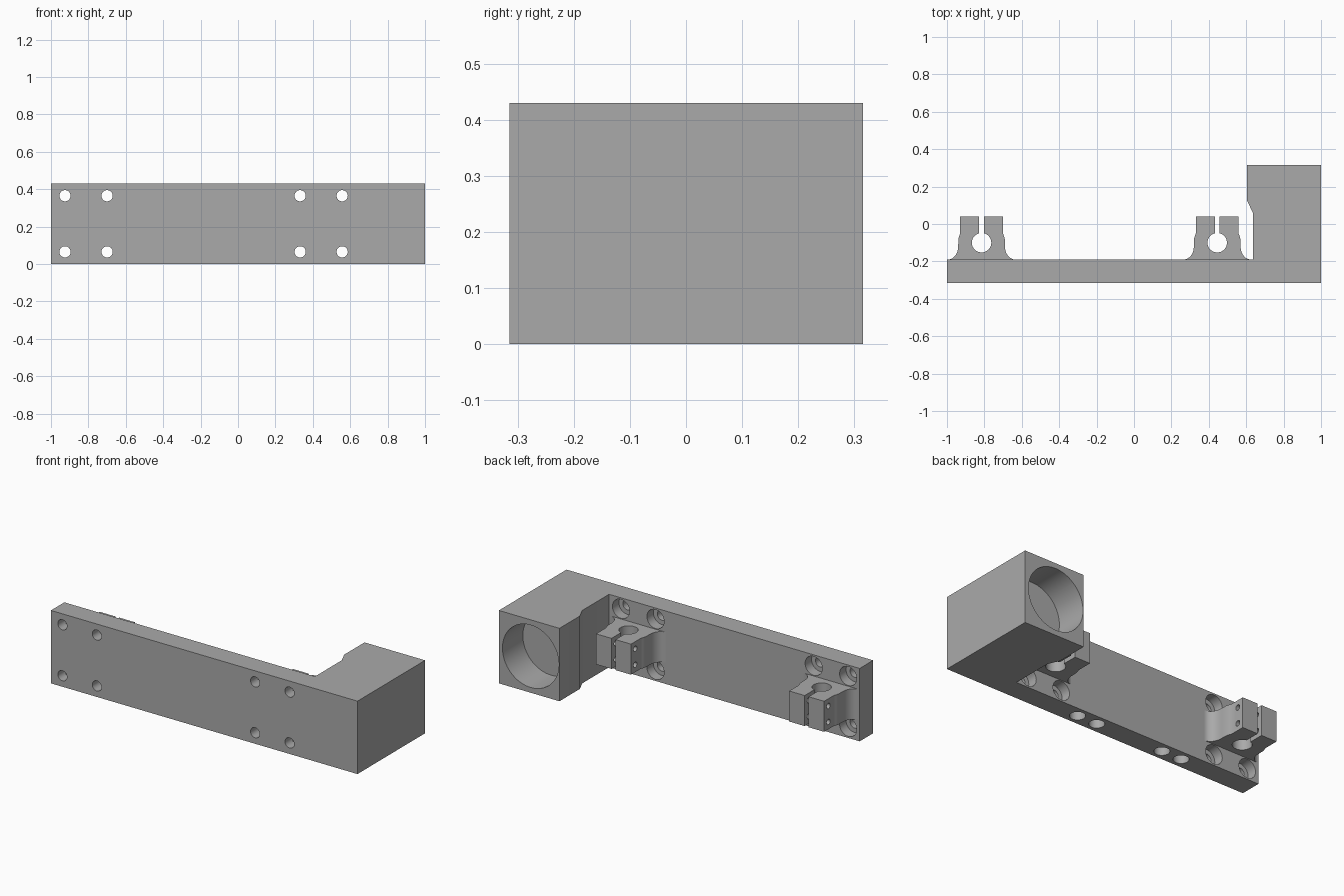
import bpy
import bmesh
from math import sin, cos, pi, asin, radians
from mathutils import Vector

cube = bpy.data.objects.get("Cube")
if cube:
    bpy.data.objects.remove(cube, do_unlink=True)

HEIGHT = 0.43
MID = HEIGHT / 2
FRONT, PLATE_BACK, BACK = -0.315, -0.19, 0.315

grey = bpy.data.materials.new("machined_grey")
grey.use_nodes = True
grey.diffuse_color = (0.4, 0.4, 0.4, 1)
grey.node_tree.nodes["Principled BSDF"].inputs["Base Color"].default_value = (0.4, 0.4, 0.4, 1)


def finish(name, bm):
    bmesh.ops.recalc_face_normals(bm, faces=bm.faces)
    mesh = bpy.data.meshes.new(name)
    bm.to_mesh(mesh)
    bm.free()
    mesh.materials.append(grey)
    obj = bpy.data.objects.new(name, mesh)
    bpy.context.collection.objects.link(obj)
    return obj


def extrude_profile(name, points, z0, z1):
    bm = bmesh.new()
    face = bm.faces.new([bm.verts.new((x, y, z0)) for x, y in points])
    new = bmesh.ops.extrude_face_region(bm, geom=[face])["geom"]
    bmesh.ops.translate(bm, vec=(0, 0, z1 - z0),
                        verts=[v for v in new if isinstance(v, bmesh.types.BMVert)])
    return finish(name, bm)


def drill(obj, start, end, radius, segments=32):
    """Cut a round hole running from start to end."""
    start, end = Vector(start), Vector(end)
    axis = end - start
    bm = bmesh.new()
    bmesh.ops.create_cone(bm, cap_ends=True, segments=segments, radius1=radius,
                          radius2=radius, depth=axis.length)
    bmesh.ops.rotate(bm, verts=bm.verts, cent=(0, 0, 0),
                     matrix=axis.to_track_quat("Z", "Y").to_matrix())
    bmesh.ops.translate(bm, verts=bm.verts, vec=(start + end) / 2)
    cutter = finish("hole_cutter", bm)
    cutter.hide_render = True
    mod = obj.modifiers.new("hole", "BOOLEAN")
    mod.operation = "DIFFERENCE"
    mod.solver = "EXACT"
    mod.object = cutter
    bpy.ops.object.select_all(action="DESELECT")
    bpy.context.view_layer.objects.active = obj
    obj.select_set(True)
    bpy.ops.object.modifier_apply(modifier=mod.name)
    bpy.data.objects.remove(cutter, do_unlink=True)


def smooth(obj):
    bpy.ops.object.select_all(action="DESELECT")
    bpy.context.view_layer.objects.active = obj
    obj.select_set(True)
    bpy.ops.object.shade_smooth_by_angle(angle=radians(25))


# L-shaped mounting plate with the end block
body = extrude_profile("plate_and_end_block", [
    (-1, FRONT), (1, FRONT), (1, BACK), (0.605, BACK), (0.605, 0.125),
    (0.635, 0.06), (0.635, PLATE_BACK), (-1, PLATE_BACK)], 0, HEIGHT)

# Blind bore in the back of the end block
drill(body, (0.793, BACK - 0.19, MID), (0.793, BACK + 0.05, MID), 0.184, 64)

# Counterbored mounting holes
for x in (-0.925, -0.70, 0.332, 0.557):
    for z in (MID - 0.15, MID + 0.15):
        drill(body, (x, FRONT - 0.05, z), (x, PLATE_BACK + 0.05, z), 0.03)
        drill(body, (x, PLATE_BACK - 0.06, z), (x, PLATE_BACK + 0.05, z), 0.056)

# Blind holes in the underside of the plate
plate_mid = (FRONT + PLATE_BACK) / 2
for offset in (-0.35, -0.22, 0.22, 0.35):
    x = offset - 0.18
    drill(body, (x, plate_mid, -0.05), (x, plate_mid, 0.12), 0.042)
smooth(body)


# Split rod clamp: half outline, mirrored about its centre line
ROD_Y, ROD_R, SLOT, TOP = -0.1, 0.052, 0.013, 0.04
sweep = pi - asin(SLOT / ROD_R)
half = [(ROD_R * sin(sweep * i / 24), ROD_Y - ROD_R * cos(sweep * i / 24)) for i in range(25)]
half += [(SLOT, TOP), (0.114, TOP), (0.114, -0.05), (0.119, -0.062), (0.124, -0.08)]
half += [(0.18 - 0.055 * cos(pi / 2 * i / 12), -0.12 - 0.07 * sin(pi / 2 * i / 12))
         for i in range(13)]
half.append((0.18, PLATE_BACK - 0.003))
outline = half + [(-x, y) for x, y in reversed(half[1:])]

for name, cx in (("right_rod_clamp", -0.815), ("left_rod_clamp", 0.445)):
    clamp = extrude_profile(name, [(cx + x, y) for x, y in outline], MID - 0.09, MID + 0.09)
    # Pinch screw holes through both arms
    for z in (MID - 0.047, MID + 0.047):
        drill(clamp, (cx - 0.2, 0, z), (cx + 0.2, 0, z), 0.016, 24)
    smooth(clamp)
